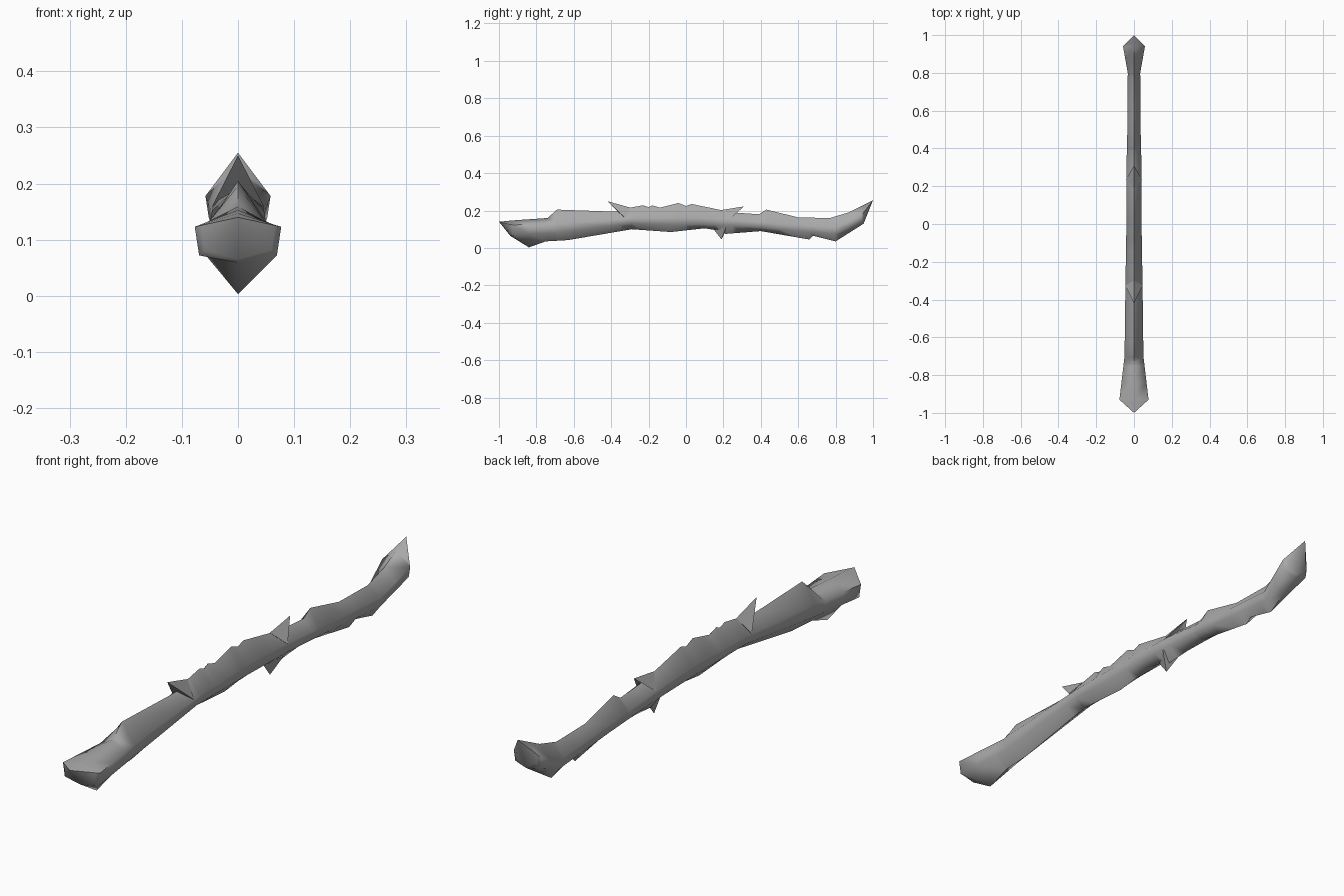
import bpy, bmesh, math

cube = bpy.data.objects.get("Cube")
if cube:
    bpy.data.objects.remove(cube)

grey = bpy.data.materials.new("stone grey")
grey.use_nodes = True
colour = (0.4, 0.4, 0.4, 1)
grey.diffuse_color = colour
grey.node_tree.nodes["Principled BSDF"].inputs["Base Color"].default_value = colour


def sample(line, y):
    """Height or width of a polyline at position y."""
    for (a, va), (b, vb) in zip(line, line[1:]):
        if a <= y <= b:
            return va + (vb - va) * (y - a) / (b - a)
    return line[-1][1]


def finish(name, bm, angle):
    bmesh.ops.remove_doubles(bm, verts=bm.verts, dist=0.0005)
    bmesh.ops.recalc_face_normals(bm, faces=bm.faces)
    mesh = bpy.data.meshes.new(name)
    bm.to_mesh(mesh)
    bm.free()
    mesh.materials.append(grey)
    obj = bpy.data.objects.new(name, mesh)
    bpy.context.collection.objects.link(obj)
    bpy.ops.object.select_all(action='DESELECT')
    obj.select_set(True)
    bpy.context.view_layer.objects.active = obj
    bpy.ops.object.shade_smooth_by_angle(angle=math.radians(angle))


# Lengthwise guide lines of the shaft
ridge = [(-1, .14), (-.93, .147), (-.74, .16), (-.69, .205), (-.41, .195),
         (-.35, .195), (-.3, .215), (-.23, .228), (-.2, .218), (-.18, .228),
         (-.14, .215), (-.04, .24), (0, .224), (.03, .235), (.2, .2),
         (.25, .19), (.39, .18), (.43, .205), (.6, .163), (.77, .16),
         (.87, .19), (.94, .225), (1, .255)]
keel = [(-1, .14), (-.94, .065), (-.84, .003), (-.75, .035), (-.63, .042),
        (-.29, .1), (-.08, .085), (.1, .105), (.16, .095), (.21, .075),
        (.4, .09), (.66, .045), (.68, .065), (.8, .035), (.95, .13), (1, .255)]
shoulder = [(-1, .14), (-.93, .123), (-.7, .13), (-.3, .16), (0, .165),
            (.25, .155), (.5, .13), (.8, .11), (.94, .178), (1, .255)]
flank = [(-1, .14), (-.93, .072), (-.7, .08), (-.3, .13), (0, .125),
         (.25, .12), (.5, .1), (.8, .075), (.94, .14), (1, .255)]
width = [(-1, 0), (-.93, .077), (-.7, .05), (-.3, .045), (0, .04),
         (.3, .04), (.5, .035), (.8, .033), (.94, .058), (1, 0)]

# Shaft: six-sided sections lofted along y
lines = (ridge, keel, shoulder, flank, width)
stations = sorted({y for line in lines for y, _ in line})
bm = bmesh.new()
rings = []
for y in stations:
    top, bottom, upper, lower, w = (sample(line, y) for line in lines)
    section = [(0, top), (w, upper), (w * .9, lower),
               (0, bottom), (-w * .9, lower), (-w, upper)]
    rings.append([bm.verts.new((x, y, z)) for x, z in section])
for a, b in zip(rings, rings[1:]):
    for i in range(6):
        j = (i + 1) % 6
        bm.faces.new((a[i], a[j], b[j], b[i]))
finish("shaft", bm, 75)


# Thorns: pointed hoods with a swept tip, given as (y, z) points
def thorn(name, tip, back, throat, side, half):
    bm = bmesh.new()
    t, b, c = (bm.verts.new((0, *p)) for p in (tip, back, throat))
    l, r = (bm.verts.new((s * half, *side)) for s in (-1, 1))
    for s in (l, r):
        bm.faces.new((t, s, b))
        bm.faces.new((t, c, s))
    bm.faces.new((l, c, r))
    bm.faces.new((l, r, b))
    finish(name, bm, 40)


thorn("front_thorn", (-.42, .25), (-.3, .216), (-.36, .19), (-.325, .16), .046)
thorn("rear_thorn", (.31, .222), (.19, .203), (.25, .185), (.235, .155), .042)
thorn("lower_thorn", (.19, .045), (.15, .097), (.205, .078), (.215, .115), .039)
